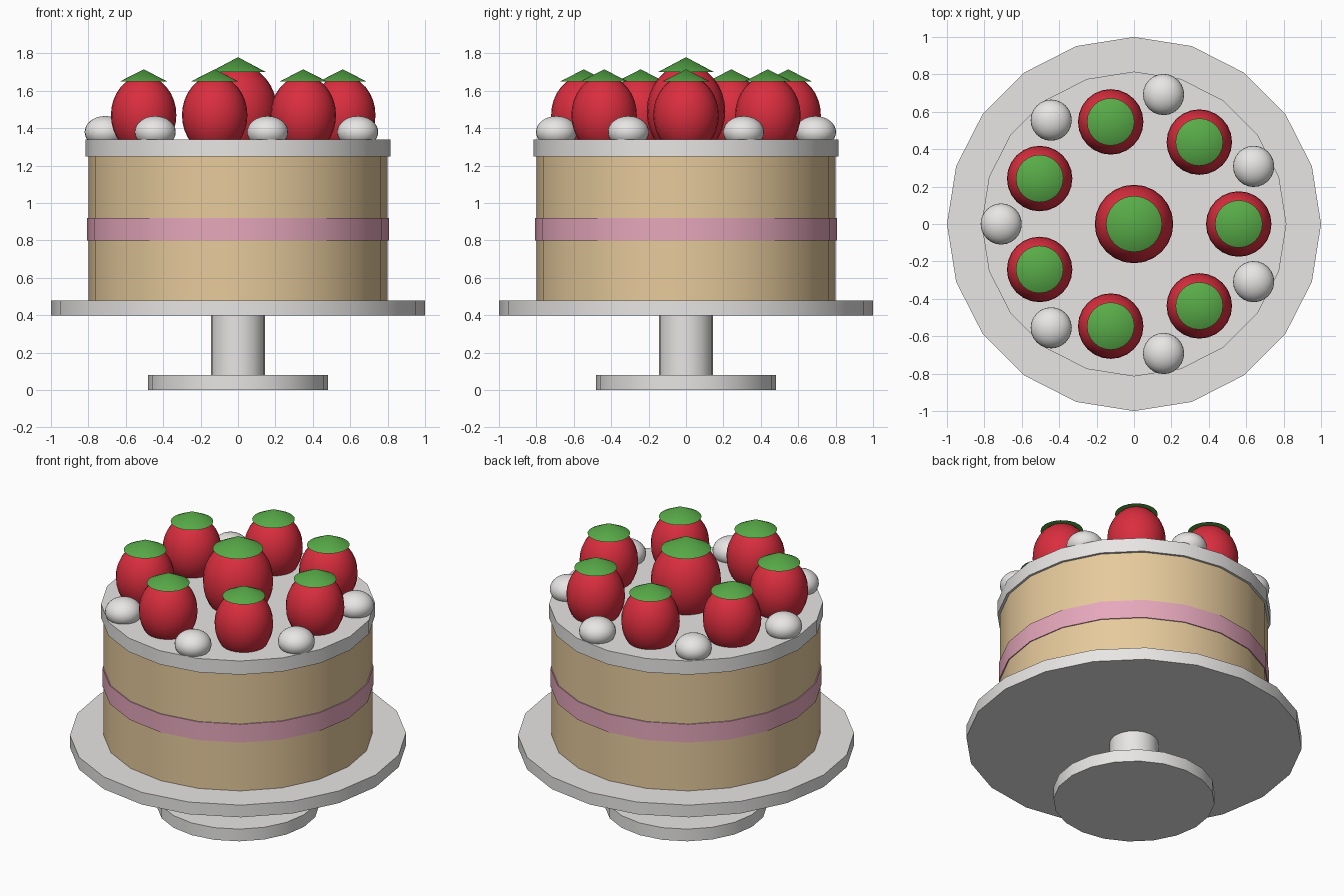
import bpy
from math import cos, sin, tau, radians

cube = bpy.data.objects.get("Cube")
if cube:
    bpy.data.objects.remove(cube, do_unlink=True)


def make_material(name, rgb):
    mat = bpy.data.materials.new(name)
    mat.use_nodes = True
    colour = (*rgb, 1)
    mat.diffuse_color = colour
    mat.node_tree.nodes["Principled BSDF"].inputs["Base Color"].default_value = colour
    return mat


white = make_material("white", (0.82, 0.81, 0.80))
sponge = make_material("sponge", (0.79, 0.59, 0.33))
pink = make_material("pink", (0.79, 0.39, 0.50))
red = make_material("red", (0.70, 0.027, 0.048))
green = make_material("green", (0.098, 0.41, 0.065))


def finish(name, mat):
    obj = bpy.context.object
    obj.name = name
    obj.data.materials.append(mat)
    bpy.ops.object.shade_smooth_by_angle(angle=radians(35))
    return obj


def disc(name, radius, bottom, top, mat):
    bpy.ops.mesh.primitive_cylinder_add(
        vertices=20, radius=radius, depth=top - bottom, location=(0, 0, (bottom + top) / 2))
    return finish(name, mat)


def blob(name, x, y, z, radius, half_height, mat):
    bpy.ops.mesh.primitive_uv_sphere_add(
        segments=24, ring_count=16, radius=1, location=(x, y, z))
    bpy.context.object.scale = (radius, radius, half_height)
    bpy.ops.object.transform_apply(location=False, rotation=False, scale=True)
    return finish(name, mat)


def strawberry(name, x, y, z, radius, half_height, cap_radius, cap_bottom, cap_top):
    blob(name, x, y, z, radius, half_height, red)
    bpy.ops.mesh.primitive_cone_add(
        vertices=24, radius1=cap_radius, radius2=0, depth=cap_top - cap_bottom,
        location=(x, y, (cap_bottom + cap_top) / 2))
    finish(name + "_leaf_cap", green)


# Cake stand
disc("stand_foot", 0.48, 0, 0.08, white)
disc("stand_stem", 0.145, 0.08, 0.40, white)
disc("stand_plate", 1.0, 0.40, 0.48, white)

# Cake layers
disc("lower_sponge", 0.80, 0.48, 0.80, sponge)
disc("pink_filling", 0.806, 0.80, 0.92, pink)
disc("upper_sponge", 0.80, 0.92, 1.25, sponge)
disc("icing", 0.815, 1.25, 1.34, white)

# Strawberries: one in the middle, a ring of seven around it
strawberry("centre_strawberry", 0, 0, 1.49, 0.21, 0.25, 0.15, 1.70, 1.78)
count = 7
for i in range(count):
    a = tau * i / count
    strawberry(f"strawberry_{i + 1}", 0.56 * cos(a), 0.56 * sin(a),
               1.47, 0.175, 0.21, 0.127, 1.65, 1.715)

# Cream dollops between the strawberries
for i in range(count):
    a = tau * (i + 0.5) / count
    blob(f"cream_dollop_{i + 1}", 0.71 * cos(a), 0.71 * sin(a), 1.38, 0.11, 0.085, white)
